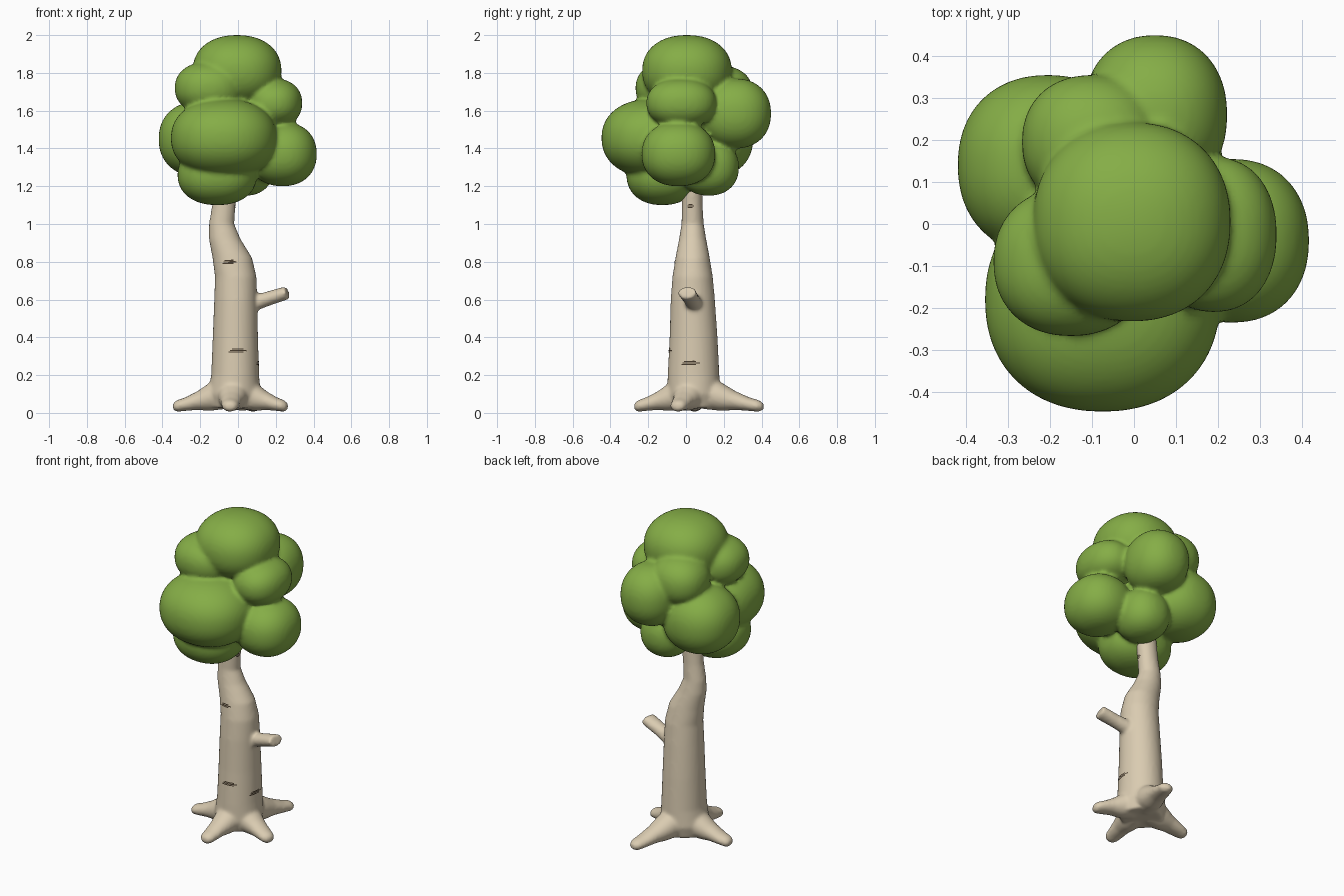
import bpy, bmesh, math
from mathutils import Vector, Matrix

cube = bpy.data.objects.get("Cube")
if cube:
    bpy.data.objects.remove(cube, do_unlink=True)


def material(name, color):
    mat = bpy.data.materials.new(name)
    mat.use_nodes = True
    mat.diffuse_color = (*color, 1)
    bsdf = mat.node_tree.nodes["Principled BSDF"]
    bsdf.inputs["Base Color"].default_value = (*color, 1)
    bsdf.inputs["Roughness"].default_value = 0.8
    return mat


leaf_green = material("leaf green", (0.235, 0.42, 0.062))
pale_bark = material("pale bark", (0.70, 0.60, 0.44))
dark_bark = material("dark bark", (0.06, 0.042, 0.025))


def finish(name, bm, mat):
    mesh = bpy.data.meshes.new(name)
    bmesh.ops.recalc_face_normals(bm, faces=bm.faces)
    bm.to_mesh(mesh)
    bm.free()
    mesh.shade_smooth()
    mesh.materials.append(mat)
    obj = bpy.data.objects.new(name, mesh)
    bpy.context.collection.objects.link(obj)
    return obj


def blend(obj, voxel, rounds):
    """Fuse overlapping volumes into one softly blended skin."""
    remesh = obj.modifiers.new("fuse", "REMESH")
    remesh.mode = "VOXEL"
    remesh.voxel_size = voxel
    remesh.use_smooth_shade = True
    smooth = obj.modifiers.new("soften", "SMOOTH")
    smooth.factor = 0.5
    smooth.iterations = rounds


def loft(bm, sections, axis, sides=32):
    """Skin oval sections (centre, side radius, other radius) across an axis."""
    axis = Vector(axis).normalized()
    ref = Vector((0, 1, 0)) if abs(axis.z) > 0.9 else Vector((0, 0, 1))
    side = ref.cross(axis).normalized()
    other = axis.cross(side)
    rings = []
    for centre, ra, rb in sections:
        ring = []
        for i in range(sides):
            a = math.tau * i / sides
            ring.append(bm.verts.new(Vector(centre) + side * ra * math.cos(a) + other * rb * math.sin(a)))
        rings.append(ring)
    for low, high in zip(rings, rings[1:]):
        for i in range(sides):
            j = (i + 1) % sides
            bm.faces.new((low[i], low[j], high[j], high[i]))
    bm.faces.new(rings[0][::-1])
    bm.faces.new(rings[-1])


# Trunk: bent, tapering stem
bm = bmesh.new()
stem = [
    (-0.02, 0.04, 0.025, 0.12, 0.12), (-0.02, 0.04, 0.10, 0.14, 0.14),
    (-0.015, 0.04, 0.20, 0.127, 0.137), (-0.014, 0.04, 0.40, 0.12, 0.127),
    (-0.012, 0.036, 0.60, 0.114, 0.117), (-0.012, 0.035, 0.72, 0.11, 0.107),
    (-0.03, 0.035, 0.82, 0.105, 0.091), (-0.07, 0.035, 0.92, 0.084, 0.072),
    (-0.087, 0.035, 1.0, 0.067, 0.059), (-0.075, 0.033, 1.1, 0.062, 0.055),
    (-0.05, 0.03, 1.35, 0.062, 0.055),
]
loft(bm, [((x, y, z), rx, ry) for x, y, z, rx, ry in stem], (0, 0, 1))

# Roots: four flared feet spreading from the base
base = Vector((-0.02, 0.04, 0))
for tip in [(-0.345, 0.045), (0.09, 0.41), (-0.045, -0.275), (0.262, -0.05)]:
    reach = Vector((*tip, 0)) - base
    root = [(0.15, 0.11, 0.09, 0.09), (0.4, 0.085, 0.075, 0.075), (0.6, 0.065, 0.058, 0.05),
            (0.8, 0.046, 0.05, 0.036), (0.94, 0.036, 0.042, 0.031), (1.0, 0.034, 0.022, 0.016)]
    loft(bm, [(base + reach * t + Vector((0, 0, z)), w, h) for t, z, w, h in root], reach)

# Branch: short cut stub on the left side
start, end = Vector((0.0, 0.06, 0.555)), Vector((0.262, 0.005, 0.637))
loft(bm, [(start, 0.048, 0.048), (start.lerp(end, 0.6), 0.043, 0.038), (end, 0.05, 0.035)], end - start)
trunk = finish("trunk", bm, pale_bark)
blend(trunk, 0.01, 8)

# Bark marks: thin dashes hugging the trunk
def bark_mark(name, x, y, z, length, facing):
    bm = bmesh.new()
    along = Vector((0, 0, 1)).cross(Vector(facing).normalized())
    for row, (shift, scale) in enumerate([(-0.08, 0.75), (0.05, 0.9), (0.0, 0.6)]):
        span = length * scale
        columns = []
        for i in range(9):
            mid = Vector((x, y, z + (row - 1) * 0.008)) + along * (span * (i / 8 - 0.5) + shift * length)
            half = Vector((0, 0, 0.003))
            columns.append((bm.verts.new(mid - half), bm.verts.new(mid + half)))
        for a, b in zip(columns, columns[1:]):
            bm.faces.new((a[0], b[0], b[1], a[1]))
    mark = finish(name, bm, dark_bark)
    wrap = mark.modifiers.new("hug", "SHRINKWRAP")
    wrap.target = trunk
    wrap.wrap_method = "NEAREST_SURFACEPOINT"
    wrap.wrap_mode = "ABOVE_SURFACE"
    wrap.offset = 0.002


bark_mark("lower_front_mark", 0.0, -0.09, 0.33, 0.11, (0, -1, 0))
bark_mark("upper_front_mark", -0.05, -0.06, 0.80, 0.085, (0, -1, 0))
bark_mark("lower_left_mark", 0.11, 0.02, 0.265, 0.11, (1, 0, 0))
bark_mark("upper_left_mark", -0.01, 0.022, 1.095, 0.04, (1, 0, 0))

# Foliage: clustered puffs (centre, radii)
puffs = [
    ((-0.005, 0.005, 1.81), (0.235, 0.237, 0.19)),
    ((-0.075, -0.18, 1.455), (0.28, 0.267, 0.207)),
    ((-0.11, -0.125, 1.26), (0.21, 0.19, 0.16)),
    ((0.235, -0.04, 1.37), (0.182, 0.195, 0.17)),
    ((0.19, -0.025, 1.64), (0.15, 0.185, 0.13)),
    ((0.05, 0.26, 1.585), (0.172, 0.19, 0.185)),
    ((-0.205, 0.14, 1.45), (0.215, 0.215, 0.2)),
    ((-0.15, -0.09, 1.72), (0.185, 0.177, 0.14)),
    ((-0.1, 0.195, 1.69), (0.167, 0.16, 0.145)),
    ((0.04, 0.12, 1.3), (0.15, 0.16, 0.15)),
]
bm = bmesh.new()
for centre, radii in puffs:
    ball = bmesh.ops.create_icosphere(bm, subdivisions=5, radius=1)["verts"]
    for v in ball:
        # slightly boxy ellipsoid
        v.co /= sum(abs(c) ** 2.2 for c in v.co) ** (1 / 2.2)
    bmesh.ops.transform(bm, verts=ball, matrix=Matrix.Translation(centre) @ Matrix.Diagonal((*radii, 1)))
foliage = finish("foliage", bm, leaf_green)
blend(foliage, 0.012, 5)
